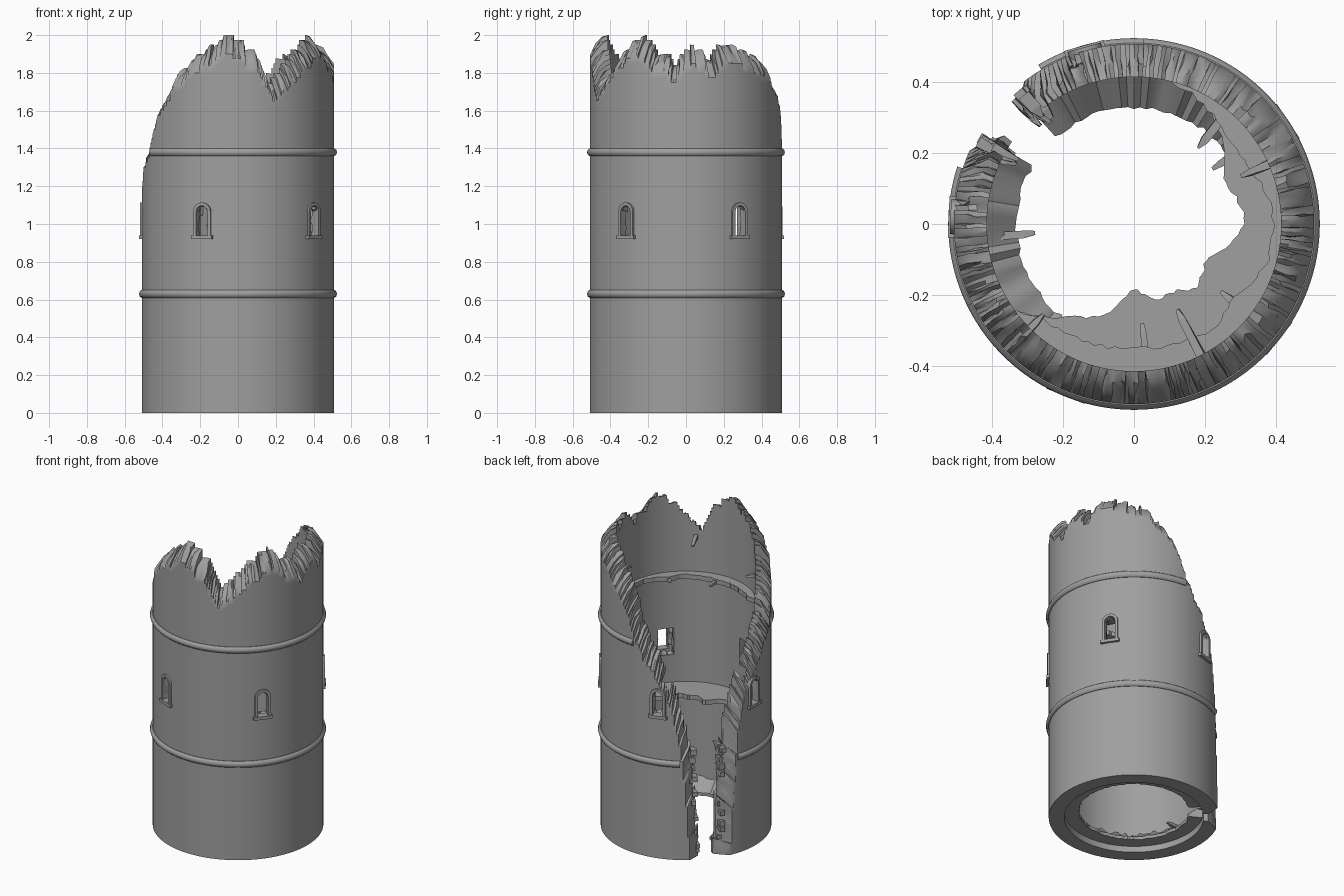
import bpy, bmesh, math, random
from mathutils import Matrix, Vector

if "Cube" in bpy.data.objects:
    bpy.data.objects.remove(bpy.data.objects["Cube"])

random.seed(7)
NA, DZ = 240, 0.025
STEP = 360 / NA
RADII = [0.415, 0.445, 0.475, 0.508]
WINDOWS = [248.25, 321.75, 33.75, 105.75, 177.75]

stone = bpy.data.materials.new("stone")
stone.diffuse_color = (.35, .35, .35, 1)
stone.use_nodes = True
stone.node_tree.nodes["Principled BSDF"].inputs["Base Color"].default_value = stone.diffuse_color

# Broken outline of the outer face: angle in degrees, height
RIM = [(156, 0), (159, .4), (162, .75), (168, 1.02), (185, 1.22), (203, 1.38), (208, 1.48),
       (220, 1.62), (229, 1.72), (246, 1.82), (264, 1.9), (283, 1.8), (292, 1.65), (299, 1.68),
       (315, 1.83), (328, 1.88), (343, 1.8), (353, 1.77), (365, 1.86), (375, 1.78), (387, 1.87),
       (400, 1.84), (417, 1.78), (433, 1.66), (444, 1.5), (449, 1.37), (463, 1.2), (475, 1.0),
       (480, .8), (484, .5), (488, 0)]
A0, A1 = RIM[0][0], RIM[-1][0]
LIFT = [.1, .085, .05, 0]     # the core stands higher than the outer skin


def lookup(table, x):
    for (x0, y0), (x1, y1) in zip(table, table[1:]):
        if x0 <= x <= x1:
            return y0 + (y1 - y0) * (x - x0) / (x1 - x0)
    return None


def clamp(x):
    return max(0.0, min(1.0, x))


def polar(r, deg, z):
    a = math.radians(deg)
    return Vector((r * math.cos(a), r * math.sin(a), z))


def finish(bm, name, smooth=True):
    mesh = bpy.data.meshes.new(name)
    bm.to_mesh(mesh)
    bm.free()
    mesh.materials.append(stone)
    ob = bpy.data.objects.new(name, mesh)
    bpy.context.collection.objects.link(ob)
    if smooth:
        bpy.ops.object.select_all(action='DESELECT')
        ob.select_set(True)
        bpy.context.view_layer.objects.active = ob
        bpy.ops.object.shade_smooth_by_angle(angle=math.radians(38))


# Stone wall: ring of small blocks kept below the broken outline
noise = [random.uniform(-.015, .02) for _ in range(NA)]
rim = []
for i in range(NA):
    a = (i + .5) * STEP
    h = lookup(RIM, a if a >= A0 else a + 360) or 0
    h = min(1.9, h + noise[i // 3]) if h else 0
    rim.append(round(max(h, 0) / DZ))


def solid(k, i, j):
    i %= NA
    if not 0 <= k < 3 or j < 0 or j >= rim[i]:
        return False
    z = (j + .5) * DZ
    if .93 < z < 1.11:
        wide = .031 if k == 2 else .06      # openings splay inwards
        for w in WINDOWS:
            d = abs(((i + .5) * STEP - w + 180) % 360 - 180) * math.radians(1) * .505
            if d < wide and z < 1.06 + math.sqrt((wide + .004) ** 2 - d * d):
                return False
    return True


bm = bmesh.new()
cache = {}


def vert(k, i, j):
    key = (k, i % NA, j)
    if key not in cache:
        r, a, z = RADII[k], (i % NA) * STEP, j * DZ
        u = a if a >= A0 else a + 360
        h = lookup(RIM, u) or 0
        lift = LIFT[k] * clamp(1 - (h - z) / .3) * clamp(z / .3)
        # broken faces of the breach slope inwards towards its middle
        low = min(1, (3 - k) / 2) * clamp((1.3 - z) / .6)
        a -= 10 * low * clamp(1 - (u - A0) / 20)
        a += 7 * low * clamp(1 - (A1 - u) / 18)
        z += lift
        if k in (1, 2) and j > 0:
            r += random.uniform(-.008, .008)
            a += random.uniform(-.5, .5)
            z += random.uniform(-.012, .01)
        cache[key] = bm.verts.new(polar(r, a, min(z, 2.0)))
    return cache[key]


for k in range(3):
    for i in range(NA):
        for j in range(rim[i]):
            if not solid(k, i, j):
                continue
            for ax in range(3):
                b, c = (ax + 1) % 3, (ax + 2) % 3
                for side in (0, 1):
                    n = [k, i, j]
                    n[ax] += 2 * side - 1
                    if solid(*n):
                        continue
                    loop = []
                    for ub, uc in ((0, 0), (1, 0), (1, 1), (0, 1)):
                        p = [k, i, j]
                        p[ax] += side
                        p[b] += ub
                        p[c] += uc
                        loop.append(vert(*p))
                    bm.faces.new(loop if side else loop[::-1])
finish(bm, "tower_wall")


# Closed solid swept through a list of equal cross-sections
def sweep(bm, sections):
    rings = [[bm.verts.new(p) for p in s] for s in sections]
    n = len(rings[0])
    for r0, r1 in zip(rings, rings[1:]):
        for m in range(n):
            bm.faces.new((r0[m], r0[(m + 1) % n], r1[(m + 1) % n], r1[m]))
    bm.faces.new(rings[0][::-1])
    bm.faces.new(rings[-1])
    bmesh.ops.recalc_face_normals(bm, faces=bm.faces)


# Round mouldings, stopping at the breach
def moulding(name, z, a0, a1):
    bm = bmesh.new()
    prof = [(.505 + .019 * math.cos(t * math.pi / 5), z + .022 * math.sin(t * math.pi / 5))
            for t in range(10)]
    sweep(bm, [[polar(r, a0 + (a1 - a0) * s / 160, h) for r, h in prof] for s in range(161)])
    finish(bm, name)


moulding("lower_moulding", .63, 162, 481)
moulding("upper_moulding", 1.38, 206, 447)


# Floor remnants with a ragged inner edge; slope raises the rubble against the wall
def ledge(name, z0, z1, r_out, table, slope=0):
    bm = bmesh.new()
    secs = []
    a = table[0][0]
    while a <= table[-1][0]:
        r = min(lookup(table, a) + random.uniform(-.006, .006), r_out - .005)
        up = slope * random.uniform(.7, 1.2)
        secs.append([polar(r, a, z0), polar(r_out, a, z0), polar(r_out, a, z1 + up), polar(r, a, z1)])
        a += 3
    sweep(bm, secs)
    finish(bm, name)


ledge("ground_rubble", .04, .06, .42, [(150, .33), (494, .33)], .07)
ledge("lower_floor", .715, .745, .42,
      [(216, .41), (230, .34), (240, .30), (252, .27), (262, .21), (270, .18), (284, .22), (300, .22),
       (315, .25), (333, .225), (350, .28), (362, .315), (385, .28), (400, .33), (422, .41)])
ledge("upper_floor", 1.44, 1.47, .43,
      [(216, .41), (225, .37), (245, .36), (270, .35), (292, .36), (308, .37), (322, .35), (345, .39),
       (370, .39), (385, .36), (405, .36), (425, .40), (436, .41)])


# Tapered beam stubs and loose spikes of masonry
def stub(name, deg, z, r0, r1, w):
    bm = bmesh.new()
    m = Matrix.Rotation(math.radians(deg), 4, 'Z')
    sweep(bm, [[m @ Vector((r, s * p + random.uniform(-.003, .003), z + s * q))
                for p, q in ((-1, -1), (1, -1), (1, 1), (-1, 1))]
               for r, s in ((r0, w * .15), (r0 + .03, w * .4), (r1, w * .5))])
    finish(bm, name, False)


for n, (deg, z, r0) in enumerate([(275, 1.45, .28), (297, 1.7, .27), (322, 1.45, .31), (24, 1.66, .33),
                                  (50, 1.4, .28), (35, .73, .27), (185, .08, .28), (225, 1.6, .36)]):
    stub(f"beam_stub_{n}", deg, z, r0, .43, .025)
for n in range(26):
    left = n % 2
    z = random.uniform(.02, .72)
    deg = (133 if left else 149) + (-6 if left else 5) * z + random.uniform(-1.5, 1.5)
    r = random.uniform(.42, .47)
    stub(f"loose_stone_{n}", deg, z, r - .05, r + .03, random.uniform(.02, .04))


# Arched window surrounds with sills
def arch(bm, w, half, width, r0, r1):
    path = [(1, 0, -.125)] + [(math.cos(t * math.pi / 10), math.sin(t * math.pi / 10), 0)
                              for t in range(11)] + [(-1, 0, -.125)]
    m = Matrix.Rotation(math.radians(w), 4, 'Z')
    secs = []
    for c, s, dz in path:
        secs.append([m @ Vector((r, h * c, 1.065 + h * s + dz))
                     for r, h in ((r0, half), (r1, half), (r1, half + width), (r0, half + width))])
    sweep(bm, secs)


for n, w in enumerate(WINDOWS):
    bm = bmesh.new()
    arch(bm, w, .032, .017, .475, .518)
    finish(bm, f"window_frame_{n}")
    bm = bmesh.new()
    bmesh.ops.create_cube(bm, size=1)
    bm.transform(Matrix.Rotation(math.radians(w), 4, 'Z') @ Matrix.Translation((.498, 0, .93))
                 @ Matrix.Diagonal((.05, .116, .02, 1)))
    finish(bm, f"window_sill_{n}", False)
